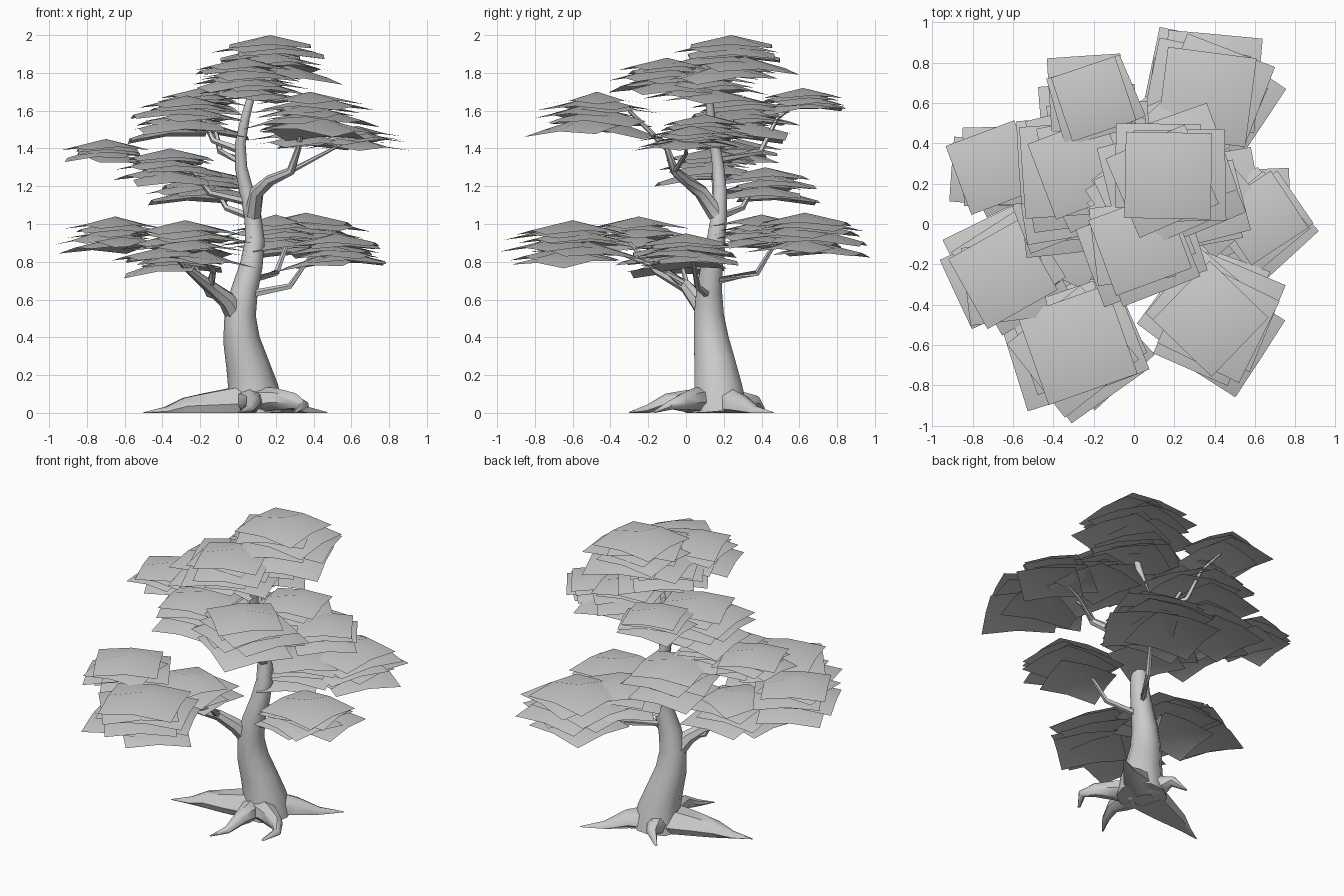
import bpy, bmesh, math, random
from mathutils import Vector, Matrix

random.seed(4)
cube = bpy.data.objects.get("Cube")
if cube:
    bpy.data.objects.remove(cube, do_unlink=True)

# One plain grey for bark and foliage
grey = bpy.data.materials.new("plain_grey")
grey.use_nodes = True
colour = (0.6, 0.6, 0.6, 1)
grey.diffuse_color = colour
grey.node_tree.nodes["Principled BSDF"].inputs["Base Color"].default_value = colour


def finish(name, bm):
    """Turn the bmesh into a smooth-shaded object that keeps its sharp edges."""
    mesh = bpy.data.meshes.new(name)
    bm.to_mesh(mesh)
    bm.free()
    mesh.materials.append(grey)
    obj = bpy.data.objects.new(name, mesh)
    bpy.context.collection.objects.link(obj)
    bpy.ops.object.select_all(action="DESELECT")
    obj.select_set(True)
    bpy.context.view_layer.objects.active = obj
    bpy.ops.object.shade_smooth_by_angle(angle=math.radians(50))


def tube(name, points, radii, sides):
    """Tapered tube through the points, flattened where it meets the ground."""
    bm = bmesh.new()
    points = [Vector(p) for p in points]
    last = len(points) - 1
    rings = []
    for i, (point, radius) in enumerate(zip(points, radii)):
        along = (points[min(i + 1, last)] - points[max(i - 1, 0)]).normalized()
        reference = Vector((0, 1, 0)) if abs(along.y) < 0.8 else Vector((1, 0, 0))
        across = along.cross(reference).normalized()
        ring = []
        for k in range(sides):
            spin = Matrix.Rotation(math.tau * k / sides, 3, along)
            corner = point + spin @ across * radius
            corner.z = max(corner.z, 0)
            ring.append(bm.verts.new(corner))
        rings.append(ring)
    for low, high in zip(rings, rings[1:]):
        for k in range(sides):
            bm.faces.new((low[k - 1], low[k], high[k], high[k - 1]))
    bm.faces.new(rings[0])
    bm.faces.new(rings[-1])
    bmesh.ops.recalc_face_normals(bm, faces=bm.faces)
    finish(name, bm)


def limb(name, thick, thin, *points, sides=7):
    """Tube that thins evenly from its first point to its last."""
    steps = len(points) - 1
    radii = [thick + (thin - thick) * i / steps for i in range(steps + 1)]
    tube(name, points, radii, sides)


def trunk_centre(z):
    """Middle of the swaying trunk at a height."""
    return Vector((0.05 + 0.04 * math.cos(7 * (z - 0.93)),
                   0.15 + 0.03 * math.cos(5.4 * (z - 1.15)), z))


def leaf_card(bm, centre, size, turn, tilt):
    """Thin square card sagging from its middle."""
    verts = bmesh.ops.create_grid(bm, x_segments=2, y_segments=2, size=size / 2)["verts"]
    for v in verts:
        v.co.z = -0.23 * v.co.xy.length
    spin = Matrix.Rotation(math.radians(turn), 4, "Z")
    bmesh.ops.transform(bm, verts=verts, matrix=Matrix.Translation(centre) @ tilt @ spin)


def leaf_pad(name, top, style, turn):
    """Layered cards, the highest in the middle, the lower ones around it."""
    size, spread, depth, count = style
    bm = bmesh.new()
    start = random.uniform(0, math.tau)
    for i in range(count):
        t = i / (count - 1)
        angle = start + i * 2.4
        outward = Vector((math.cos(angle), math.sin(angle), 0))
        centre = Vector(top) + outward * spread * math.sqrt(t)
        centre.z -= depth * t
        hinge = Vector((-outward.y, outward.x, 0))
        tilt = Matrix.Rotation(random.uniform(0, 0.12) * t, 4, hinge)
        leaf_card(bm, centre, size * random.uniform(0.85, 1),
                  turn + random.uniform(-16, 16), tilt)
    finish(name, bm)


def twig(name, tip):
    """Thin shoot that leaves the trunk level, then climbs into a leaf pad."""
    tip = Vector(tip)
    reach = (tip - trunk_centre(tip.z)).xy.length
    root = trunk_centre(tip.z - 0.1 - reach / 2)
    elbow = root.lerp(tip, 0.5)
    elbow.z = root.z + 0.05
    end = tip - Vector((0, 0, 0.06))
    limb(name, 0.022, 0.006, root, elbow, root.lerp(end, 0.7), end, sides=5)


# Trunk and its upper stem
heights = [0.13 * i for i in range(15)]
tube("trunk", [trunk_centre(z) for z in heights],
     [0.155 * math.exp(-1.2 * z) for z in heights], 10)

# Main branches
limb("right_low_branch", 0.06, 0.01, (0, 0.13, 0.5), (-0.06, 0.06, 0.6),
     (-0.15, 0, 0.67), (-0.25, -0.15, 0.75), (-0.4, -0.3, 0.9))
limb("front_low_branch", 0.025, 0.006, (-0.15, 0, 0.67), (-0.13, -0.1, 0.75),
     (-0.25, -0.5, 0.9))
limb("left_high_branch", 0.045, 0.01, (0.08, 0.16, 1.05), (0.1, 0.08, 1.17),
     (0.17, 0, 1.23), (0.28, -0.06, 1.28), (0.32, -0.1, 1.4), (0.35, -0.3, 1.6))
limb("left_high_twig", 0.015, 0.006, (0.28, -0.06, 1.28), (0.45, 0, 1.37), (0.6, 0, 1.45))

# Roots: one long ridge and several curling ones
limb("right_root", 0.13, 0.004, (0, 0.14, 0.02), (-0.15, 0.1, 0.02),
     (-0.28, 0.07, 0.02), (-0.38, 0.04, 0), (-0.5, 0, 0))
limb("left_root", 0.08, 0.008, (0.1, 0.1, 0.06), (0.2, 0.04, 0.07),
     (0.3, -0.02, 0.06), (0.35, -0.08, 0.04), (0.3, -0.17, 0))
limb("front_root", 0.08, 0.005, (0.05, 0.1, 0.05), (0.07, 0, 0.06),
     (0.08, -0.1, 0.06), (0.06, -0.2, 0.02), (0, -0.3, 0))
limb("back_left_root", 0.1, 0.005, (0.1, 0.2, 0.05), (0.24, 0.28, 0.04),
     (0.35, 0.37, 0), (0.47, 0.46, 0))
limb("back_root", 0.08, 0.008, (0.05, 0.22, 0.05), (0.02, 0.3, 0.06),
     (0, 0.37, 0.06), (-0.07, 0.42, 0))

# Pad styles: card size, spread, depth, card count
broad = (0.47, 0.11, 0.16, 8)
medium = (0.42, 0.09, 0.12, 6)
small = (0.37, 0.06, 0.07, 5)

# Leaf pads carried by the trunk tip and the main branches
branch_pads = {
    "crown_pad": ((0.17, 0.24, 2), broad, 10),
    "crown_front_pad": ((0.03, -0.1, 1.88), medium, 20),
    "crown_base_pad": ((0.07, 0.12, 1.83), medium, 40),
    "front_left_high_pad": ((0.38, -0.47, 1.7), broad, -30),
    "left_high_pad": ((0.63, 0.03, 1.52), small, 45),
    "left_inner_pad": ((0.36, 0.1, 1.58), medium, 25),
    "right_mid_pad": ((-0.7, 0.28, 1.45), small, 10),
    "front_right_low_pad": ((-0.65, -0.25, 1.04), medium, 20),
    "front_low_pad": ((-0.28, -0.6, 1.02), broad, 33),
    "back_inner_low_pad": ((0.2, 0.4, 1.05), medium, 30),
}

# Leaf pads held out on twigs of their own
twig_pads = {
    "right_high_pad": ((-0.27, 0.28, 1.68), broad, 10),
    "right_inner_pad": ((-0.36, 0.13, 1.4), medium, 20),
    "back_high_pad": ((-0.2, 0.62, 1.72), small, 10),
    "back_mid_pad": ((-0.2, 0.42, 1.3), medium, 15),
    "right_low_pad": ((-0.33, -0.08, 0.92), medium, -10),
    "back_low_pad": ((0.36, 0.63, 1.06), broad, -18),
    "left_low_pad": ((0.52, 0, 0.95), medium, -10),
}

for name, spec in (branch_pads | twig_pads).items():
    leaf_pad(name, *spec)
for name, spec in twig_pads.items():
    twig(name.replace("pad", "twig"), spec[0])
